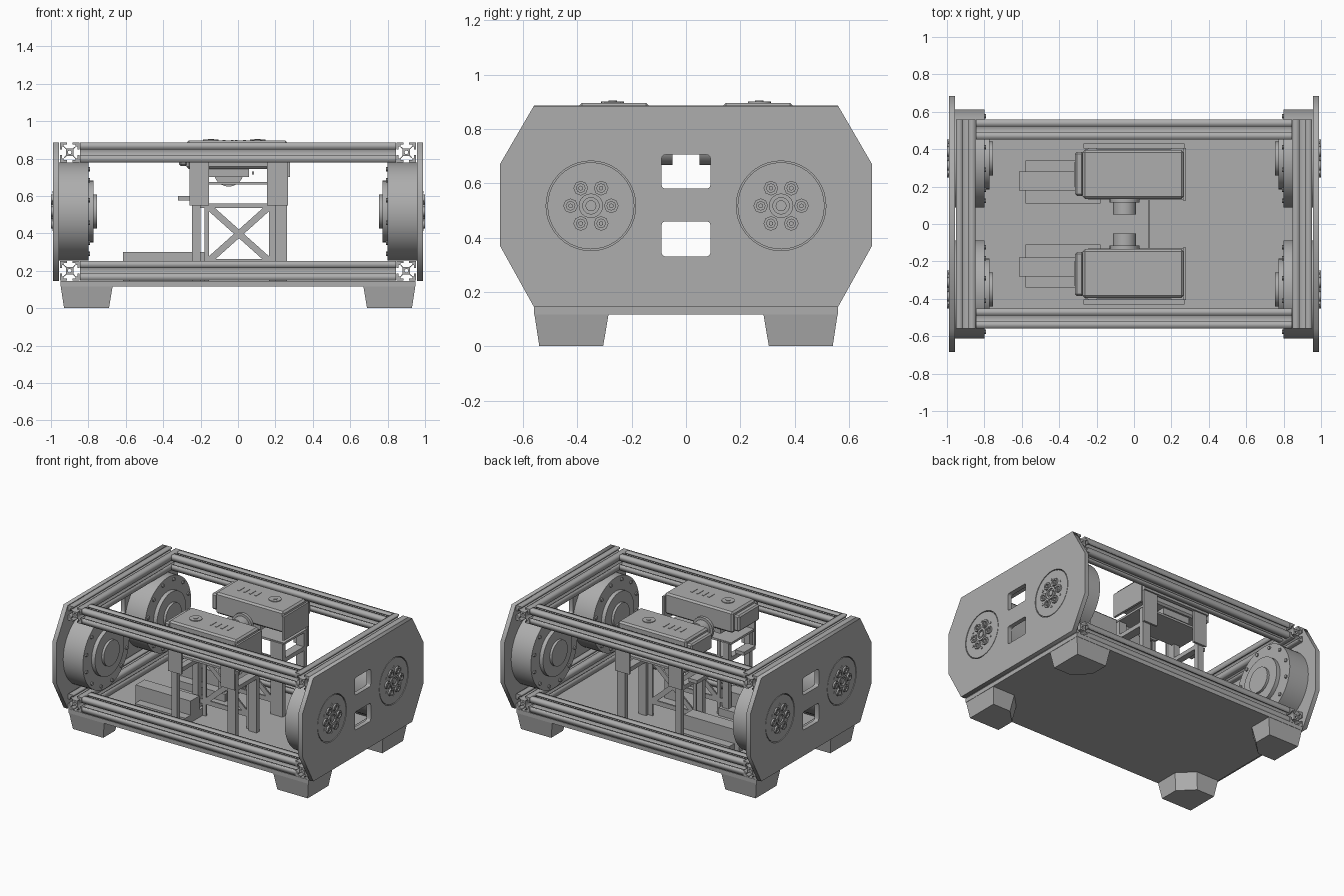
import bpy, bmesh
from math import sin, cos, pi, atan2, hypot
from mathutils import Matrix, Vector

old = bpy.data.objects.get("Cube")
if old:
    bpy.data.objects.remove(old, do_unlink=True)

GREY = (0.42, 0.42, 0.42, 1)
mat = bpy.data.materials.new("plain grey")
mat.use_nodes = True
mat.diffuse_color = GREY
mat.node_tree.nodes["Principled BSDF"].inputs["Base Color"].default_value = GREY

# Columns: where a profile's own x, y and depth directions point
AXES = {
    "x": ((0, 1, 0), (0, 0, 1), (1, 0, 0)),
    "y": ((1, 0, 0), (0, 0, 1), (0, -1, 0)),
    "z": ((1, 0, 0), (0, 1, 0), (0, 0, 1)),
}


def frame(axis, loc):
    return Matrix.Translation(loc) @ Matrix(AXES[axis]).transposed().to_4x4()


def add(name, mesh, smooth=False):
    obj = bpy.data.objects.new(name, mesh)
    bpy.context.collection.objects.link(obj)
    mesh.materials.clear()
    mesh.materials.append(mat)
    if smooth:
        bpy.ops.object.select_all(action="DESELECT")
        obj.select_set(True)
        bpy.context.view_layer.objects.active = obj
        bpy.ops.object.shade_smooth_by_angle(angle=0.6)
    return obj


def from_bmesh(name, bm, smooth=False):
    bmesh.ops.recalc_face_normals(bm, faces=bm.faces)
    mesh = bpy.data.meshes.new(name)
    bm.to_mesh(mesh)
    bm.free()
    return add(name, mesh, smooth)


def box(name, lo, hi, bevel=0):
    lo, hi = Vector(lo), Vector(hi)
    bm = bmesh.new()
    bmesh.ops.create_cube(bm, size=1, matrix=Matrix.Translation((lo + hi) / 2) @ Matrix.Diagonal((*(hi - lo), 1)))
    if bevel:
        bmesh.ops.bevel(bm, geom=bm.edges[:], offset=bevel, segments=1, affect="EDGES")
    return from_bmesh(name, bm)


def disc(name, axis, centre, radius, depth, sides=40, tip=None):
    bm = bmesh.new()
    bmesh.ops.create_cone(bm, cap_ends=True, segments=sides, radius1=radius,
                          radius2=tip or radius, depth=depth, matrix=frame(axis, centre))
    return from_bmesh(name, bm, sides > 8)


def profile(name, loops, axis, centre, depth):
    """Extrude a flat outline; loops after the first are holes."""
    curve = bpy.data.curves.new(name, "CURVE")
    curve.dimensions, curve.fill_mode, curve.extrude = "2D", "BOTH", depth / 2
    for pts in loops:
        spline = curve.splines.new("POLY")
        spline.points.add(len(pts) - 1)
        for p, (u, v) in zip(spline.points, pts):
            p.co = (u, v, 0, 1)
        spline.use_cyclic_u = True
    temp = bpy.data.objects.new(name, curve)
    mesh = bpy.data.meshes.new_from_object(temp)
    bpy.data.objects.remove(temp)
    mesh.transform(frame(axis, centre))
    return add(name, mesh)


def circle(cu, cv, r, n=40):
    return [(cu + r * cos(2 * pi * i / n), cv + r * sin(2 * pi * i / n)) for i in range(n)]


def rounded(u0, u1, v0, v1, r=0.015):
    corners = [(u1 - r, v1 - r), (u0 + r, v1 - r), (u0 + r, v0 + r), (u1 - r, v0 + r)]
    return [(u + r * cos((k + t / 3) * pi / 2), v + r * sin((k + t / 3) * pi / 2))
            for k, (u, v) in enumerate(corners) for t in range(4)]


# Slotted rails: one quarter of the section, turned four times
quarter = [(0.053, -0.053), (0.053, -0.015), (0.041, -0.015), (0.041, -0.032), (0.034, -0.032),
           (0.02, -0.016), (0.02, 0.016), (0.034, 0.032), (0.041, 0.032), (0.041, 0.015), (0.053, 0.015)]
section = []
for k in range(4):
    c, s = (1, 0, -1, 0)[k], (0, 1, 0, -1)[k]
    section += [(u * c - v * s, u * s + v * c) for u, v in quarter]
rail_loops = [section, circle(0, 0, 0.01, 10)]
for level, z in (("lower", 0.2), ("upper", 0.833)):
    for word, s in (("front", -1), ("back", 1)):
        profile(f"{level}_{word}_rail", rail_loops, "x", (0, s * 0.505, z), 1.69)
    for word, s in (("right", -1), ("left", 1)):
        profile(f"{level}_{word}_rail", rail_loops, "y", (s * 0.9, 0, z), 1.12)

# Side plates with two windows and two wheel openings
half = [(0.56, 0.145), (0.685, 0.37), (0.685, 0.67), (0.56, 0.885)]
outline = half + [(-y, z) for y, z in reversed(half)]
HUB_Y, HUB_Z = 0.35, 0.517
plate_loops = [outline, rounded(-0.09, 0.09, 0.33, 0.46), rounded(-0.09, 0.09, 0.58, 0.705),
               circle(HUB_Y, HUB_Z, 0.165), circle(-HUB_Y, HUB_Z, 0.165)]
for side, sx in (("right", -1), ("left", 1)):
    profile(f"{side}_side_plate", plate_loops, "x", (sx * 0.973, 0, 0), 0.032)

    for end, sy in (("front", -1), ("back", 1)):
        name, y = f"{end}_{side}", sy * HUB_Y

        def ring_disc(part, r, x0, x1, dy=0.0, dz=0.0, sides=40):
            disc(f"{name}_{part}", "x", (sx * (x0 + x1) / 2, y + dy, HUB_Z + dz), r, x1 - x0, sides)

        # Drive drum, inner cap and outer hub
        ring_disc("drum", 0.263, 0.8, 0.956, sides=48)
        ring_disc("drum_cap", 0.165, 0.772, 0.8)
        ring_disc("drum_cap_centre", 0.09, 0.755, 0.772)
        ring_disc("hub_disc", 0.16, 0.956, 0.988)
        profile(f"{name}_hub_ring", [circle(0, 0, 0.045, 24), circle(0, 0, 0.03, 24)],
                "x", (sx * 0.993, y, HUB_Z), 0.012)
        ring_disc("hub_centre", 0.02, 0.988, 0.996, sides=16)
        for k in range(6):
            a = k * pi / 3
            dy, dz = 0.075 * cos(a), 0.075 * sin(a)
            profile(f"{name}_hub_socket_{k}", [circle(dy, dz, 0.027, 8), circle(dy, dz, 0.016, 8)],
                    "x", (sx * 0.994, y, HUB_Z), 0.012)
            ring_disc(f"hub_bolt_{k}", 0.009, 0.988, 0.997, dy, dz, 6)
            b = a + pi / 6
            ring_disc(f"hub_pin_{k}", 0.009, 0.988, 0.992, 0.1 * cos(b), 0.1 * sin(b), 3)
        for k in range(12):
            a = (k + 0.5) * pi / 6
            ring_disc(f"rim_bolt_{k}", 0.012, 0.79, 0.8, 0.235 * cos(a), 0.235 * sin(a), 8)

        # Tapered foot with the inner corner cut off
        bm = bmesh.new()
        rings = []
        for z, o, i, cut in ((0, 0.0, 0.0, 0.1), (0.118, 0.018, 0.02, 0.1)):
            x0, x1 = 0.69 - i, 0.93 + o
            y0, y1 = 0.305 - i, 0.54 + o
            pts = [(x1, y1), (x0, y1), (x0, y0 + cut), (x0 + cut, y0), (x1, y0)]
            rings.append([bm.verts.new((sx * px, sy * py, z)) for px, py in pts])
        for ring in rings:
            bm.faces.new(ring)
        for k in range(5):
            n = (k + 1) % 5
            bm.faces.new((rings[0][k], rings[0][n], rings[1][n], rings[1][k]))
        from_bmesh(f"{name}_foot", bm)

# Floor
box("floor_plate", (-0.95, -0.56, 0.117), (0.95, 0.56, 0.146))


def brace(name, a, b, y, width):
    """Flat bar between two x, z points."""
    dx, dz = b[0] - a[0], b[1] - a[1]
    ang, length = atan2(dz, dx), hypot(dx, dz)
    ends = [(-length, -width), (length, -width), (length, width), (-length, width)]
    pts = [((u * cos(ang) - v * sin(ang)) / 2, (u * sin(ang) + v * cos(ang)) / 2) for u, v in ends]
    profile(name, [pts], "y", ((a[0] + b[0]) / 2, y, (a[1] + b[1]) / 2), 0.012)


# Two power units on stands, turned half a circle to each other
for word, s in (("front", -1), ("back", 1)):
    def part(name, x0, x1, y0, y1, z0, z1, bevel=0):
        ya, yb = sorted((s * y0, s * y1))
        return box(f"{word}_{name}", (x0, ya, z0), (x1, yb, z1), bevel)

    part("unit_body", -0.275, 0.265, 0.135, 0.395, 0.745, 0.896, 0.012)
    part("unit_cap_right", -0.315, -0.27, 0.15, 0.385, 0.76, 0.875, 0.01)
    part("unit_end_plate", 0.262, 0.278, 0.125, 0.405, 0.7, 0.87)
    part("unit_underside", -0.155, 0.06, 0.17, 0.37, 0.7, 0.75)
    part("unit_tray", -0.26, 0.265, 0.14, 0.4, 0.66, 0.675)
    part("tray_lip", -0.32, -0.25, 0.2, 0.33, 0.575, 0.6)
    disc(f"{word}_unit_dial", "z", (-0.02 + s * 0.125, s * 0.27, 0.897), 0.042, 0.008, 24)
    disc(f"{word}_unit_dial_knob", "z", (-0.02 + s * 0.125, s * 0.27, 0.9), 0.016, 0.008, 12)
    for k in range(4):
        x = -0.02 - s * (0.01 + 0.045 * k)
        part(f"unit_vent_{k}", x - 0.007, x + 0.007, 0.24, 0.3, 0.894, 0.899)
    # Mounting brackets, stand legs and cross braces
    part("bracket_right", -0.26, -0.155, 0.405, 0.42, 0.55, 0.79)
    part("bracket_left", 0.155, 0.268, 0.405, 0.42, 0.55, 0.79)
    part("bracket_top", -0.27, 0.27, 0.405, 0.43, 0.78, 0.86)
    for k, (x0, x1) in enumerate(((-0.245, -0.2), (0.2, 0.262))):
        part(f"leg_outer_{k}", x0, x1, 0.37, 0.405, 0.146, 0.67)
        part(f"leg_inner_{k}", x0, x1, 0.13, 0.165, 0.146, 0.67)
        part(f"leg_beam_{k}", x0, x1, 0.165, 0.37, 0.53, 0.56)
    part("brace_post_right", -0.18, -0.155, 0.13, 0.142, 0.146, 0.67)
    part("brace_post_left", 0.165, 0.2, 0.13, 0.142, 0.146, 0.67)
    part("brace_top", -0.2, 0.2, 0.13, 0.142, 0.535, 0.56)
    part("brace_foot", -0.2, 0.2, 0.13, 0.142, 0.23, 0.262)
    brace(f"{word}_brace_rising", (-0.16, 0.25), (0.17, 0.545), s * 0.136, 0.035)
    brace(f"{word}_brace_falling", (-0.16, 0.545), (0.17, 0.25), s * 0.136, 0.035)
    # Small motor facing the middle
    disc(f"{word}_motor", "y", (-0.05, s * 0.085, 0.73), 0.062, 0.07, 24)
    disc(f"{word}_motor_base", "y", (-0.05, s * 0.125, 0.73), 0.08, 0.02, 24)
    # Control box on the floor
    part("control_box", -0.615, -0.18, 0.18, 0.28, 0.146, 0.3)
    part("control_box_tray", -0.58, -0.18, 0.11, 0.34, 0.146, 0.2)

# Cable between the units
box("cable_link", (0.075, -0.13, 0.715), (0.085, 0.13, 0.73))
